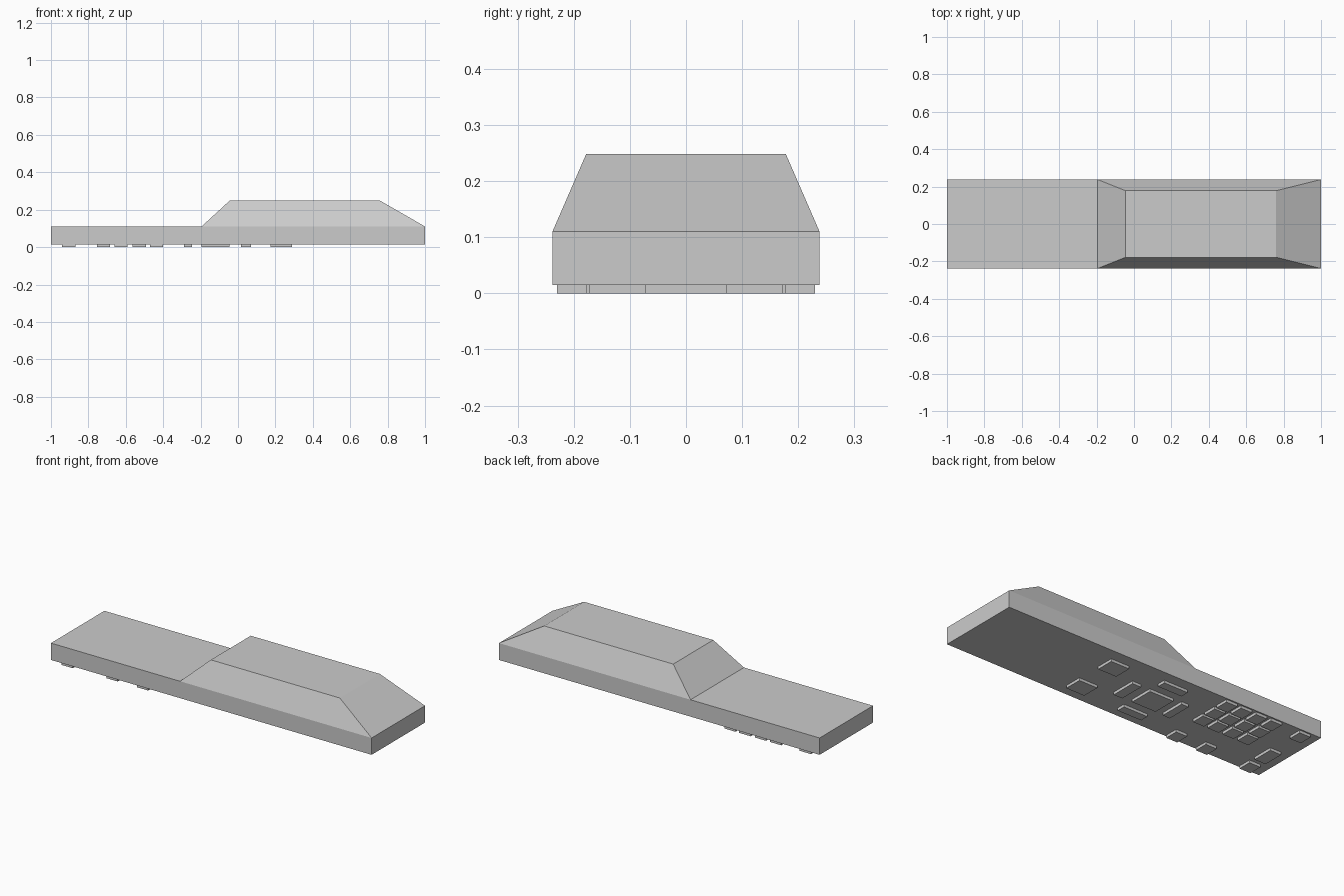
import bpy, bmesh
from mathutils import Vector, Matrix

if "Cube" in bpy.data.objects:
    bpy.data.objects.remove(bpy.data.objects["Cube"])

HALF_W, Z0, Z1, Z2 = 0.238, 0.015, 0.11, 0.248
STEP_X = -0.195


def finish(bm, name):
    bmesh.ops.recalc_face_normals(bm, faces=bm.faces[:])
    mesh = bpy.data.meshes.new(name)
    bm.to_mesh(mesh)
    bm.free()
    obj = bpy.data.objects.new(name, mesh)
    bpy.context.collection.objects.link(obj)
    return obj


def add_box(bm, x0, x1, y0, y1, z0, z1):
    centre = Vector(((x0 + x1) / 2, (y0 + y1) / 2, (z0 + z1) / 2))
    size = Matrix.Diagonal((x1 - x0, y1 - y0, z1 - z0, 1))
    bmesh.ops.create_cube(bm, size=1, matrix=Matrix.Translation(centre) @ size)


def button(name, x0, x1, y0, y1):
    bm = bmesh.new()
    add_box(bm, x0, x1, y0, y1, 0, Z0)
    return finish(bm, name)


# Casing: slab split at the step, then a tapered hump raised from its top face
bm = bmesh.new()
add_box(bm, -1, 1, -HALF_W, HALF_W, Z0, Z1)
bmesh.ops.bisect_plane(bm, geom=bm.verts[:] + bm.edges[:] + bm.faces[:],
                       plane_co=(STEP_X, 0, 0), plane_no=(1, 0, 0))
top = max(bm.faces, key=lambda f: (round(f.calc_center_median().z, 4),
                                   f.calc_center_median().x))
raised = bmesh.ops.extrude_discrete_faces(bm, faces=[top])["faces"][0]
for v in raised.verts:
    v.co = Vector((-0.045 if v.co.x < 0 else 0.76,
                   0.178 if v.co.y > 0 else -0.178, Z2))
finish(bm, "casing")

# Keypad on the underside, 4 rows by 3 columns
ROWS = [(-0.755, -0.685), (-0.66, -0.59), (-0.565, -0.493), (-0.47, -0.40)]
for r, (x0, x1) in enumerate(ROWS):
    for c in range(3):
        y1 = 0.23 - c * 0.09
        button(f"keypad_key_{r}_{c}", x0, x1, y1 - 0.076, y1)

# Direction pad: centre, ends and mirrored sides
button("pad_centre", -0.195, -0.045, -0.068, 0.068)
button("pad_upper", 0.015, 0.07, -0.072, 0.072)
button("pad_lower", -0.29, -0.245, -0.072, 0.072)

# Mirrored pad sides and large upper buttons
for side, s in (("left", -1), ("right", 1)):
    a, b = sorted((s * 0.13, s * 0.178))
    button(f"pad_{side}", -0.195, -0.045, a, b)
    a, b = sorted((s * 0.072, s * 0.172))
    button(f"upper_button_{side}", 0.175, 0.29, a, b)

# Side buttons and bottom row
button("side_button_upper", -0.47, -0.40, -0.23, -0.154)
button("side_button_lower", -0.66, -0.59, -0.23, -0.154)
button("bottom_button_left", -0.94, -0.87, -0.23, -0.154)
button("bottom_button_middle", -0.94, -0.87, -0.115, 0.005)
button("bottom_button_right", -0.94, -0.87, 0.154, 0.23)
